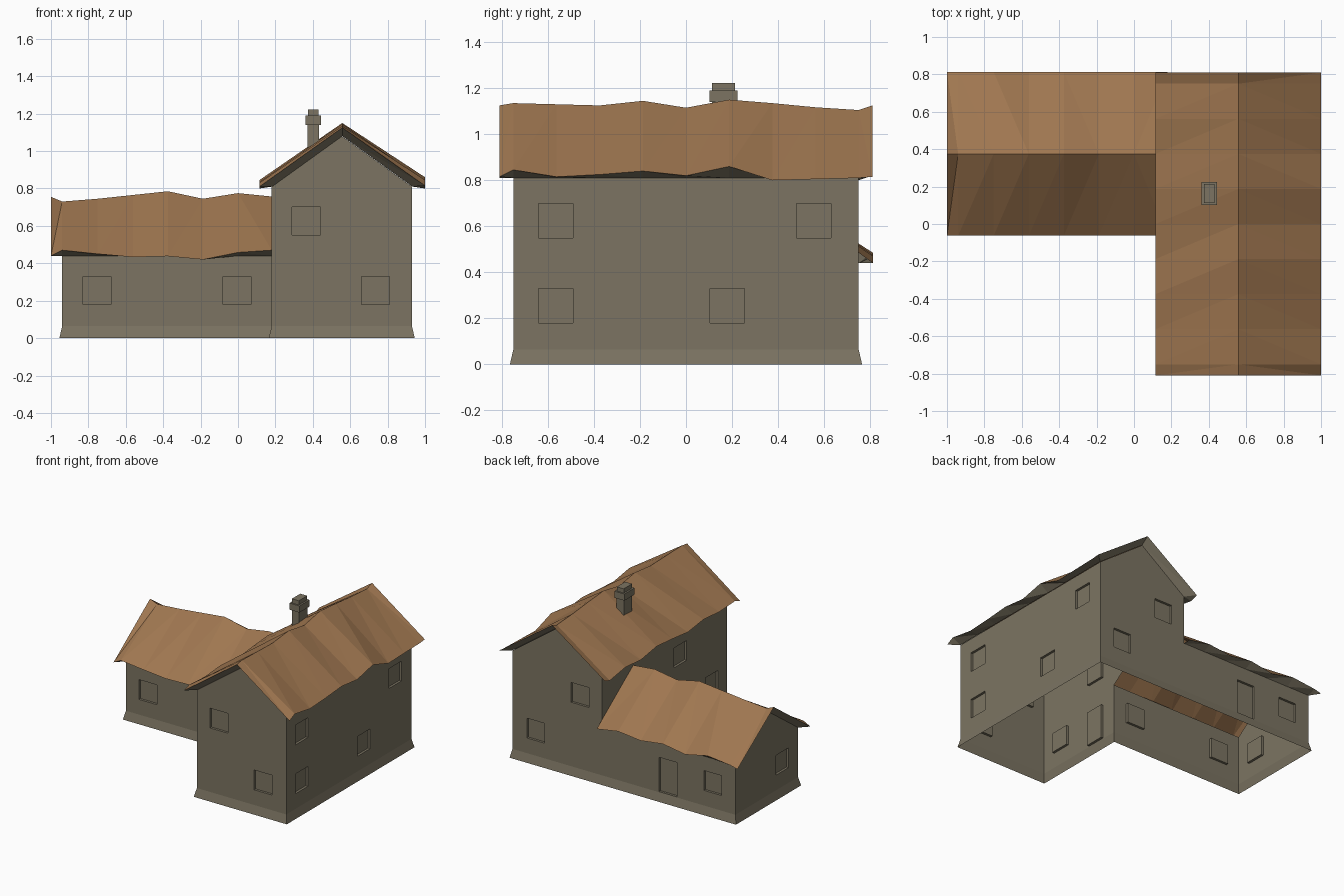
import bpy, bmesh
from mathutils import Vector

if "Cube" in bpy.data.objects:
    bpy.data.objects.remove(bpy.data.objects["Cube"])


def material(name, rgb):
    m = bpy.data.materials.new(name)
    m.diffuse_color = (*rgb, 1)
    m.use_nodes = True
    m.node_tree.nodes["Principled BSDF"].inputs["Base Color"].default_value = m.diffuse_color
    return m


STONE = material("grey_stone", (0.20, 0.175, 0.122))
TILE = material("brown_tile", (0.345, 0.182, 0.08))


def face(bm, pts, mat=0, up=None):
    """Add a face, dropping repeated points; up forces its vertical facing."""
    keep = []
    for p in map(Vector, pts):
        if all((p - q).length > 1e-5 for q in keep):
            keep.append(p)
    if len(keep) < 3:
        return
    f = bm.faces.new([bm.verts.new(p) for p in keep])
    f.material_index = mat
    f.normal_update()
    if up is not None and f.normal.z * up < 0:
        f.normal_flip()


def finish(bm, name, mats):
    bmesh.ops.remove_doubles(bm, verts=bm.verts, dist=1e-5)
    me = bpy.data.meshes.new(name)
    bm.to_mesh(me)
    bm.free()
    for m in mats:
        me.materials.append(m)
    ob = bpy.data.objects.new(name, me)
    bpy.context.collection.objects.link(ob)


def panel(bm, a, b, top, openings, z0=0.065, depth=0.018, w=0.15):
    """Wall from a to b (left to right seen from outside) with recessed openings."""
    a, b = Vector((*a, 0)), Vector((*b, 0))
    d = (b - a).normalized()
    n = Vector((d.y, -d.x, 0))
    axis = 0 if abs(d.x) > 0.5 else 1
    holes = []
    for c, lo, hi in openings:
        u = (c - a[axis]) * d[axis]
        holes.append((u - w / 2, u + w / 2, lo, hi))
    us = sorted({0, (b - a).length} | {u for h in holes for u in h[:2]})
    zs = sorted({z0, top} | {z for h in holes for z in h[2:]})
    P = lambda u, z, k=0: a + d * u - n * k + Vector((0, 0, z))
    inside = lambda u, z: any(h[0] < u < h[1] and h[2] < z < h[3] for h in holes)
    for u0, u1 in zip(us, us[1:]):
        for za, zb in zip(zs, zs[1:]):
            if not inside((u0 + u1) / 2, (za + zb) / 2):
                face(bm, [P(u0, za), P(u1, za), P(u1, zb), P(u0, zb)])
    for u0, u1, lo, hi in holes:
        ring = [(u0, lo), (u1, lo), (u1, hi), (u0, hi)]
        face(bm, [P(u, z, depth) for u, z in ring])
        for p, q in zip(ring, ring[1:] + ring[:1]):
            face(bm, [P(*p), P(*q), P(*q, depth), P(*p, depth)])


# Walls with windows and doors
LOW, HIGH, DOOR = (0.18, 0.33), (0.55, 0.70), (0.07, 0.33)
EM, EW = 0.81, 0.44          # wall tops: main wing, side wing
PM, PW = 1.08, 0.71          # gable peaks
bm = bmesh.new()
panel(bm, (0.18, -0.75), (0.93, -0.75), EM, [(0.735, *LOW), (0.365, *HIGH)])
panel(bm, (0.93, -0.75), (0.93, 0.75), EM,
      [(-0.565, *LOW), (-0.565, *HIGH), (0.18, *LOW), (0.555, *HIGH)])
panel(bm, (0.93, 0.75), (0.18, 0.75), EM, [(0.735, *LOW), (0.365, *HIGH)])
panel(bm, (0.18, 0.75), (-0.94, 0.75), EW, [(-0.375, *DOOR), (-0.75, *LOW)])
panel(bm, (-0.94, 0.75), (-0.94, 0), EW, [(0.19, *LOW)])
panel(bm, (-0.94, 0), (0.18, 0), EW, [(-0.755, *LOW), (-0.005, *LOW)])
panel(bm, (0.18, 0), (0.18, -0.75), EM, [(-0.19, *DOOR), (-0.19, *HIGH), (-0.565, *LOW)])
# Gables, and the main wall above the side wing
face(bm, [(0.18, -0.75, EM), (0.93, -0.75, EM), (0.555, -0.75, PM)])
face(bm, [(0.93, 0.75, EM), (0.18, 0.75, EM), (0.555, 0.75, PM)])
face(bm, [(-0.94, 0.75, EW), (-0.94, 0, EW), (-0.94, 0.375, PW)])
face(bm, [(0.18, 0, EM), (0.18, 0.75, EM), (0.18, 0.75, EW),
          (0.18, 0.375, PW), (0.18, 0, EW)][::-1])
finish(bm, "walls", [STONE])

# Flared footing around the L-shaped plan
inner = [(0.18, -0.75), (0.93, -0.75), (0.93, 0.75), (-0.94, 0.75), (-0.94, 0), (0.18, 0)]
outer = [(0.165, -0.765), (0.945, -0.765), (0.945, 0.765), (-0.955, 0.765),
         (-0.955, -0.015), (0.165, -0.015)]
bm = bmesh.new()
for i in range(6):
    j = (i + 1) % 6
    face(bm, [(*outer[i], 0), (*outer[j], 0), (*inner[j], 0.065), (*inner[i], 0.065)])
finish(bm, "footing", [STONE])


def roof(name, P, rows, half, t_wall, eave, peak, ends):
    """Sagging two-slope roof; rows hold (t, eave z, ridge z, other eave z)."""
    bm = bmesh.new()
    clamp = lambda t: min(max(t, t_wall[0]), t_wall[1])
    for k, (r, q) in enumerate(zip(rows, rows[1:])):
        for side, i in ((-1, 1), (1, 3)):
            e0, e1 = P(r[0], side * half, r[i]), P(q[0], side * half, q[i])
            r0, r1 = P(r[0], 0, r[2]), P(q[0], 0, q[2])
            # tiles
            if k == len(rows) - 2:
                tris = [(e0, e1, r0), (e1, r1, r0)]
            else:
                tris = [(e0, e1, r1), (e0, r1, r0)]
            for t in tris:
                face(bm, t, 0, 1)
            # eave soffit
            w0 = P(clamp(r[0]), side * 0.375, eave)
            w1 = P(clamp(q[0]), side * 0.375, eave)
            face(bm, [e0, e1, w1], 1, -1)
            face(bm, [e0, w1, w0], 1, -1)
    # gable soffits
    for e in ends:
        t, za, zr, zb = rows[e]
        for side, z in ((-1, za), (1, zb)):
            a, b = P(t, side * half, z), P(t, 0, zr)
            c, d = P(clamp(t), 0, peak), P(clamp(t), side * 0.375, eave)
            face(bm, [a, b, c], 1, -1)
            face(bm, [a, c, d], 1, -1)
    finish(bm, name, [TILE, STONE])


# Main roof, ridge along y: (y, left eave, ridge, right eave)
roof("main_roof", lambda t, s, z: (0.5575 + s, t, z), [
    (-0.81, 0.81, 1.125, 0.815), (-0.75, 0.83, 1.135, 0.845),
    (-0.5625, 0.82, 1.13, 0.815), (-0.375, 0.835, 1.125, 0.825),
    (-0.1875, 0.81, 1.145, 0.84), (0, 0.83, 1.115, 0.82),
    (0.1875, 0.845, 1.15, 0.86), (0.375, 0.815, 1.135, 0.80),
    (0.5625, 0.83, 1.117, 0.805), (0.75, 0.80, 1.105, 0.81),
    (0.81, 0.82, 1.125, 0.815)], 0.4425, (-0.75, 0.75), EM, PM, (0, -1))
# Side roof, ridge along x: (x, front eave, ridge, back eave)
roof("side_roof", lambda t, s, z: (t, 0.375 + s, z), [
    (-1.0, 0.44, 0.755, 0.45), (-0.94, 0.47, 0.73, 0.465),
    (-0.75, 0.45, 0.745, 0.485), (-0.5625, 0.433, 0.765, 0.445),
    (-0.375, 0.438, 0.785, 0.475), (-0.1875, 0.42, 0.745, 0.45),
    (0, 0.458, 0.775, 0.47), (0.18, 0.47, 0.757, 0.44)],
     0.4375, (-0.94, 0.18), EW, PW, (0,))

# Chimney: shaft, band and pot, as (half x, half y, bottom, top)
bm = bmesh.new()
for hx, hy, lo, hi in ((0.03, 0.05, 0.9, 1.14), (0.042, 0.061, 1.14, 1.19),
                       (0.029, 0.05, 1.19, 1.222)):
    vs = bmesh.ops.create_cube(bm, size=1)["verts"]
    bmesh.ops.scale(bm, vec=(2 * hx, 2 * hy, hi - lo), verts=vs)
    bmesh.ops.translate(bm, vec=(0.402, 0.163, (lo + hi) / 2), verts=vs)
finish(bm, "chimney", [STONE])
